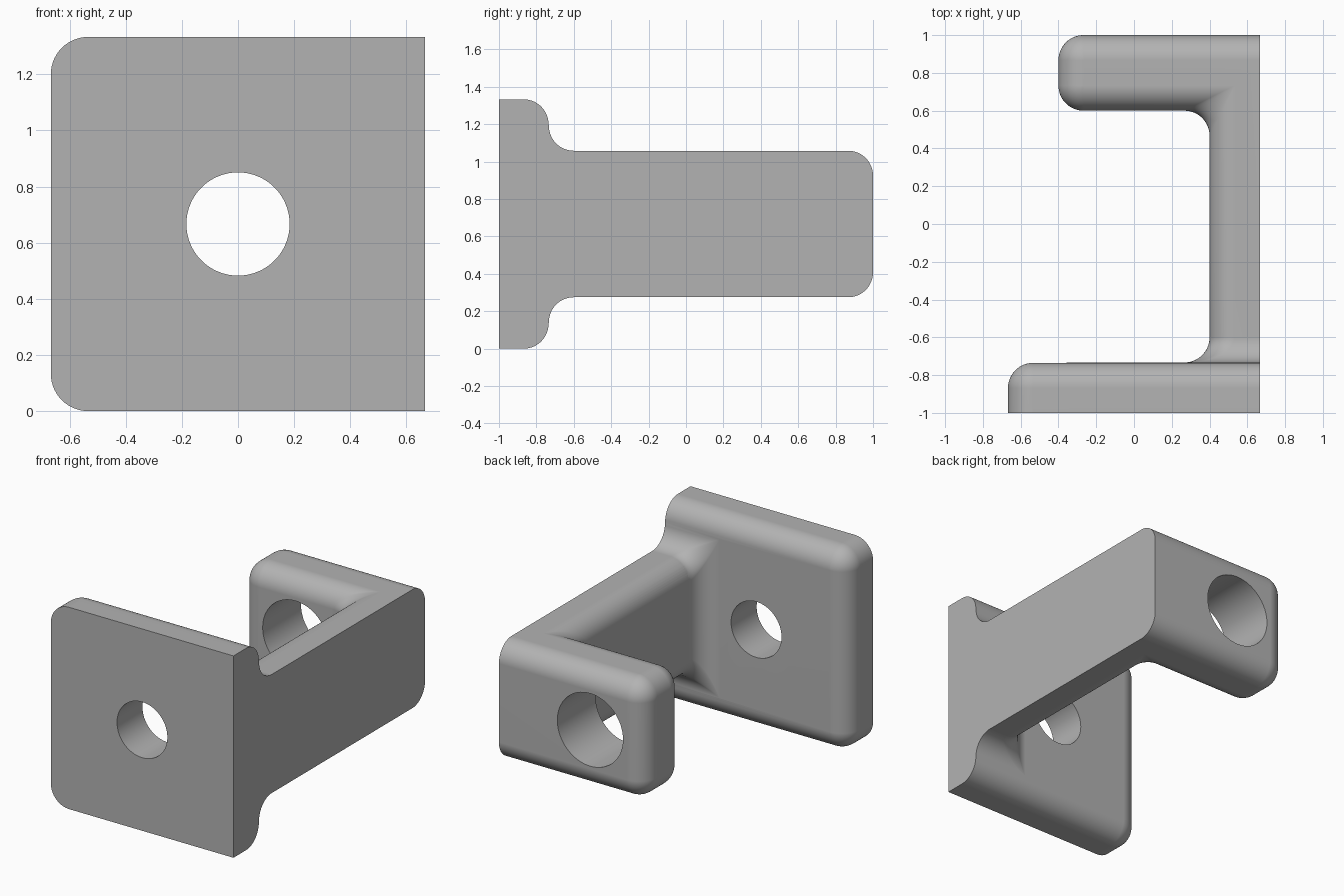
import bpy, bmesh
from math import sin, cos, pi
from mathutils import Vector

if "Cube" in bpy.data.objects:
    bpy.data.objects.remove(bpy.data.objects["Cube"])

R = 0.133                    # radius of every round and fillet
N = 14                       # segments per quarter round
SIDE = 0.667                 # flat outer side
PLATE_TOP = 1.333
PLATE_BACK = -0.735
ARM_LOW, ARM_HIGH = 0.275, 1.058
MID = PLATE_TOP / 2
STEPS = [i * pi / 2 / N for i in range(N + 1)]

grey = bpy.data.materials.new("plain_grey")
grey.use_nodes = True
grey.diffuse_color = (0.45, 0.45, 0.45, 1)
grey.node_tree.nodes["Principled BSDF"].inputs["Base Color"].default_value = grey.diffuse_color


def rounded_outline(corners):
    """Outline of (a, b, radius) right-angled corners; radius None stays sharp."""
    points = []
    for i, (a, b, r) in enumerate(corners):
        p = Vector((a, b))
        if r is None:
            points.append(p)
            continue
        u = (Vector(corners[i - 1][:2]) - p).normalized()
        v = (Vector(corners[(i + 1) % len(corners)][:2]) - p).normalized()
        centre = p + (u + v) * r
        points += [centre - (v * cos(t) + u * sin(t)) * r for t in STEPS]
    return points


def loft(name, rings):
    """Closed solid through rings with equal point counts."""
    bm = bmesh.new()
    loops = [[bm.verts.new(p) for p in ring] for ring in rings]
    for low, high in zip(loops, loops[1:]):
        for i in range(len(low)):
            bm.faces.new((low[i - 1], low[i], high[i], high[i - 1]))
    bm.faces.new(loops[0])
    bm.faces.new(loops[-1])
    bmesh.ops.remove_doubles(bm, verts=bm.verts, dist=1e-5)
    bmesh.ops.recalc_face_normals(bm, faces=bm.faces)
    mesh = bpy.data.meshes.new(name)
    bm.to_mesh(mesh)
    bm.free()
    mesh.materials.append(grey)
    obj = bpy.data.objects.new(name, mesh)
    bpy.context.collection.objects.link(obj)
    return obj


def upright_ring(y, left, low, high, r):
    corners = [(SIDE, low, None), (SIDE, high, None), (left, high, r), (left, low, r)]
    return [(p.x, y, p.y) for p in rounded_outline(corners)]


def flat_ring(z, d):
    r = R - d
    corners = [(SIDE, -0.66, None), (SIDE, 1 - d, None),
               (-0.4 + d, 1 - d, r), (-0.4 + d, 0.6 + d, r),
               (0.4 + d, 0.6 + d, r), (0.4 + d, -0.66, None)]
    return [(p.x, p.y, z) for p in rounded_outline(corners)]


# Front plate with rounded back edges, flaring into the arm
rings = [upright_ring(-1, -SIDE, 0, PLATE_TOP, R)]
for t in STEPS:
    d = R * (1 - cos(t))
    rings.append(upright_ring(PLATE_BACK - R + R * sin(t), -SIDE + d, d, PLATE_TOP - d, R - d))
for t in STEPS:
    e = R * (1 - sin(t))
    rings.append(upright_ring(PLATE_BACK + 0.002 + R * (1 - cos(t)), 0.4 - e,
                              ARM_LOW - e, ARM_HIGH + e, R - e))
bracket = loft("bracket", rings)

# Side arm and rear tab, rounded above and below
lower = [flat_ring(ARM_LOW + R * (1 - sin(t)), R * (1 - cos(t))) for t in reversed(STEPS)]
upper = [flat_ring(ARM_HIGH - R * (1 - sin(t)), R * (1 - cos(t))) for t in STEPS]
arm = loft("arm_and_tab", lower + upper)


def hole_cutter(name, y, radius):
    ring = [(radius * cos(a), radius * sin(a)) for a in (i * pi / 32 for i in range(64))]
    return loft(name, [[(x, y + s, MID + z) for x, z in ring] for s in (-0.3, 0.3)])


# Merge the arm, then bore both holes
tools = [(arm, "UNION"),
         (hole_cutter("plate_hole", -0.87, 0.184), "DIFFERENCE"),
         (hole_cutter("tab_hole", 0.8, 0.24), "DIFFERENCE")]
bpy.ops.object.select_all(action="DESELECT")
bpy.context.view_layer.objects.active = bracket
bracket.select_set(True)
for tool, operation in tools:
    mod = bracket.modifiers.new(tool.name, "BOOLEAN")
    mod.object = tool
    mod.operation = operation
    mod.solver = "EXACT"
    bpy.ops.object.modifier_apply(modifier=mod.name)
    bpy.data.objects.remove(tool)

# Smooth rounds, sharp rims
bpy.ops.object.shade_smooth_by_angle(angle=0.6)
normals = bracket.modifiers.new("flat_face_normals", "WEIGHTED_NORMAL")
normals.keep_sharp = True
